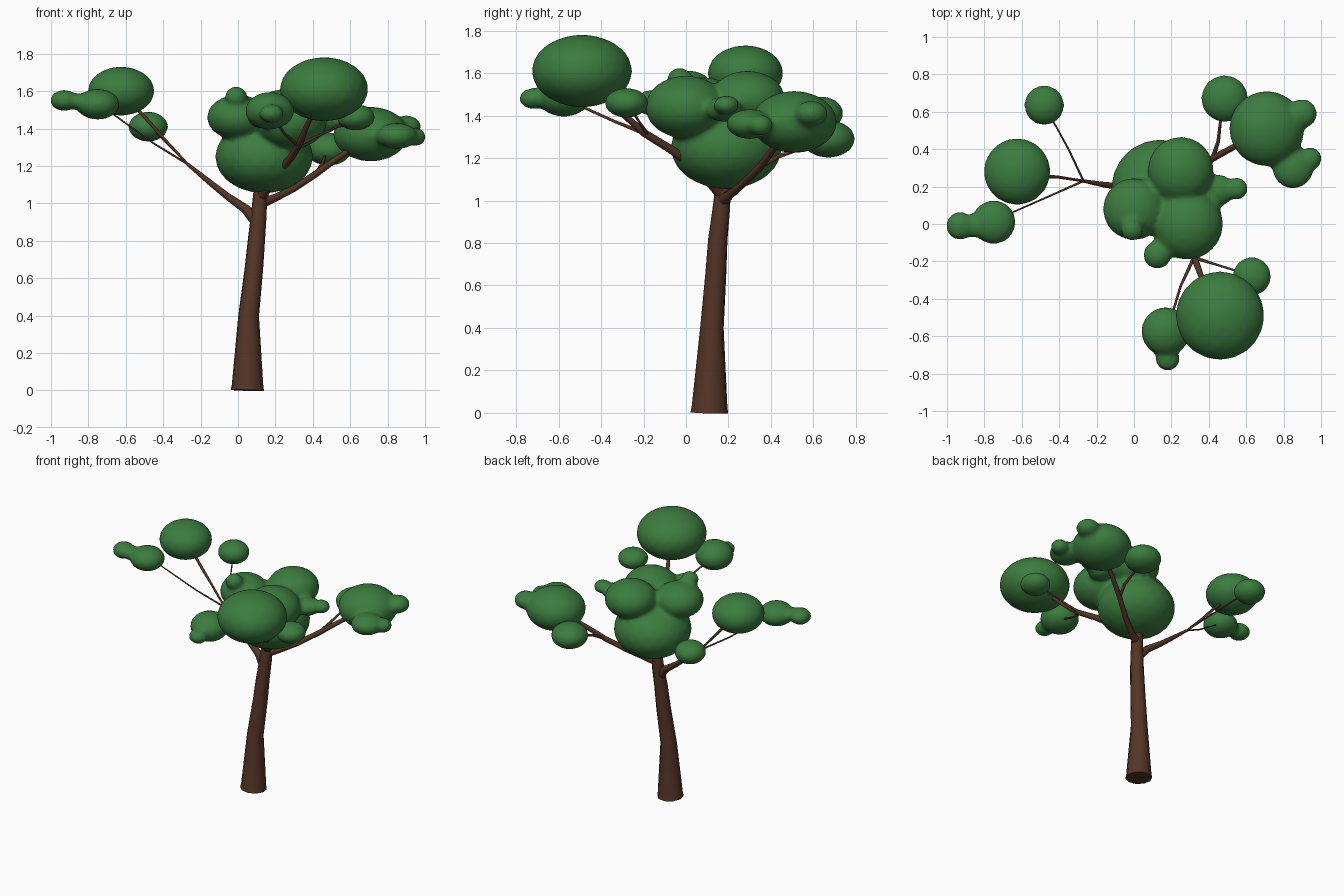
import bpy, bmesh
from mathutils import Matrix


def material(name, color):
    m = bpy.data.materials.new(name)
    m.diffuse_color = color
    return m


BARK = material("bark", (0.09, 0.035, 0.02, 1))
LEAF = material("leaf", (0.045, 0.2, 0.05, 1))


def limb(name, points):
    """Tapered round tube through (x, y, z, radius) points."""
    cu = bpy.data.curves.new(name, 'CURVE')
    cu.dimensions = '3D'
    cu.bevel_depth = 1.0
    cu.bevel_resolution = 3
    cu.use_fill_caps = True
    sp = cu.splines.new('POLY')
    sp.points.add(len(points) - 1)
    for p, (x, y, z, r) in zip(sp.points, points):
        p.co = (x, y, z, 1)
        p.radius = r
    sp.use_smooth = True
    ob = bpy.data.objects.new(name, cu)
    bpy.context.collection.objects.link(ob)
    cu.materials.append(BARK)


def foliage(name, blobs):
    """Squashed spheres (x, y, z, radius, half height) melted together."""
    bm = bmesh.new()
    for x, y, z, r, h in blobs:
        mat = Matrix.Translation((x, y, z)) @ Matrix.Diagonal((r, r, h, 1))
        bmesh.ops.create_icosphere(bm, subdivisions=3, radius=1.01, matrix=mat)
    me = bpy.data.meshes.new(name)
    bm.to_mesh(me)
    bm.free()
    me.materials.append(LEAF)
    ob = bpy.data.objects.new(name, me)
    bpy.context.collection.objects.link(ob)
    rm = ob.modifiers.new("melt", 'REMESH')
    rm.mode = 'VOXEL'
    rm.voxel_size = 0.015
    rm.use_smooth_shade = True
    sm = ob.modifiers.new("soften", 'SMOOTH')
    sm.factor = 0.5
    sm.iterations = 6


# Trunk, leaning and tapering
limb("trunk", [(.05, .11, 0, .09), (.051, .111, .03, .085), (.057, .122, .4, .056),
               (.085, .14, .65, .05), (.1, .15, .82, .046), (.112, .165, .95, .042),
               (.12, .175, 1.08, .036), (.14, .19, 1.25, .02)])

# Left branch and its twigs
limb("left_branch", [(.1, .16, .9, .032), (.04, .18, .97, .025), (-.06, .2, 1.04, .019),
                     (-.16, .21, 1.12, .015), (-.27, .23, 1.21, .009)])
limb("left_twig_middle", [(-.27, .23, 1.21, .007), (-.4, .25, 1.35, .008),
                          (-.47, .255, 1.43, .01), (-.57, .27, 1.54, .008)])
limb("left_twig_front", [(-.27, .23, 1.21, .006), (-.45, .15, 1.32, .005), (-.7, .04, 1.5, .004)])
limb("left_twig_back", [(-.27, .23, 1.21, .006), (-.35, .4, 1.29, .005), (-.46, .6, 1.4, .004)])

# Right branch
limb("right_branch", [(.12, .17, 1.0, .03), (.2, .21, 1.03, .021), (.3, .27, 1.08, .018),
                      (.42, .35, 1.16, .018), (.53, .41, 1.24, .016), (.66, .48, 1.33, .01)])
limb("right_twig_back", [(.42, .35, 1.16, .012), (.45, .44, 1.21, .01), (.47, .62, 1.27, .006)])

# Front branch, passing through the centre foliage
limb("front_branch", [(.12, .17, 1.03, .03), (.19, .07, 1.14, .025), (.28, -.07, 1.24, .02),
                      (.33, -.2, 1.32, .018), (.37, -.31, 1.42, .014), (.44, -.44, 1.55, .01)])
limb("front_twig_left", [(.32, -.18, 1.31, .01), (.25, -.33, 1.37, .007), (.19, -.53, 1.46, .006)])
limb("front_twig_right", [(.32, -.18, 1.31, .01), (.45, -.22, 1.37, .006), (.61, -.27, 1.45, .005)])

# Foliage clumps
foliage("foliage_centre", [(.14, .19, 1.25, .26, .195), (0, .08, 1.46, .165, .12),
                           (.285, 0, 1.44, .19, .148), (.25, .29, 1.48, .175, .13),
                           (-.01, -.03, 1.57, .06, .055), (.125, -.165, 1.46, .075, .06),
                           (.45, .18, 1.43, .085, .06), (.55, .19, 1.45, .06, .045)])
foliage("foliage_front_top", [(.46, -.49, 1.61, .235, .17)])
foliage("foliage_front_left", [(.17, -.575, 1.495, .13, .1), (.18, -.72, 1.48, .065, .05)])
foliage("foliage_front_right", [(.63, -.28, 1.46, .103, .07)])
foliage("foliage_right", [(.71, .51, 1.37, .2, .145), (.85, .3, 1.36, .11, .07),
                          (.945, .35, 1.355, .06, .05), (.9, .59, 1.41, .078, .06)])
foliage("foliage_right_back", [(.485, .67, 1.29, .125, .088)])
foliage("foliage_left", [(-.625, .28, 1.6, .177, .13)])
foliage("foliage_left_front", [(-.75, .01, 1.53, .117, .082), (-.86, -.01, 1.545, .065, .045),
                               (-.93, -.01, 1.55, .075, .056)])
foliage("foliage_left_back", [(-.48, .635, 1.41, .106, .08)])
